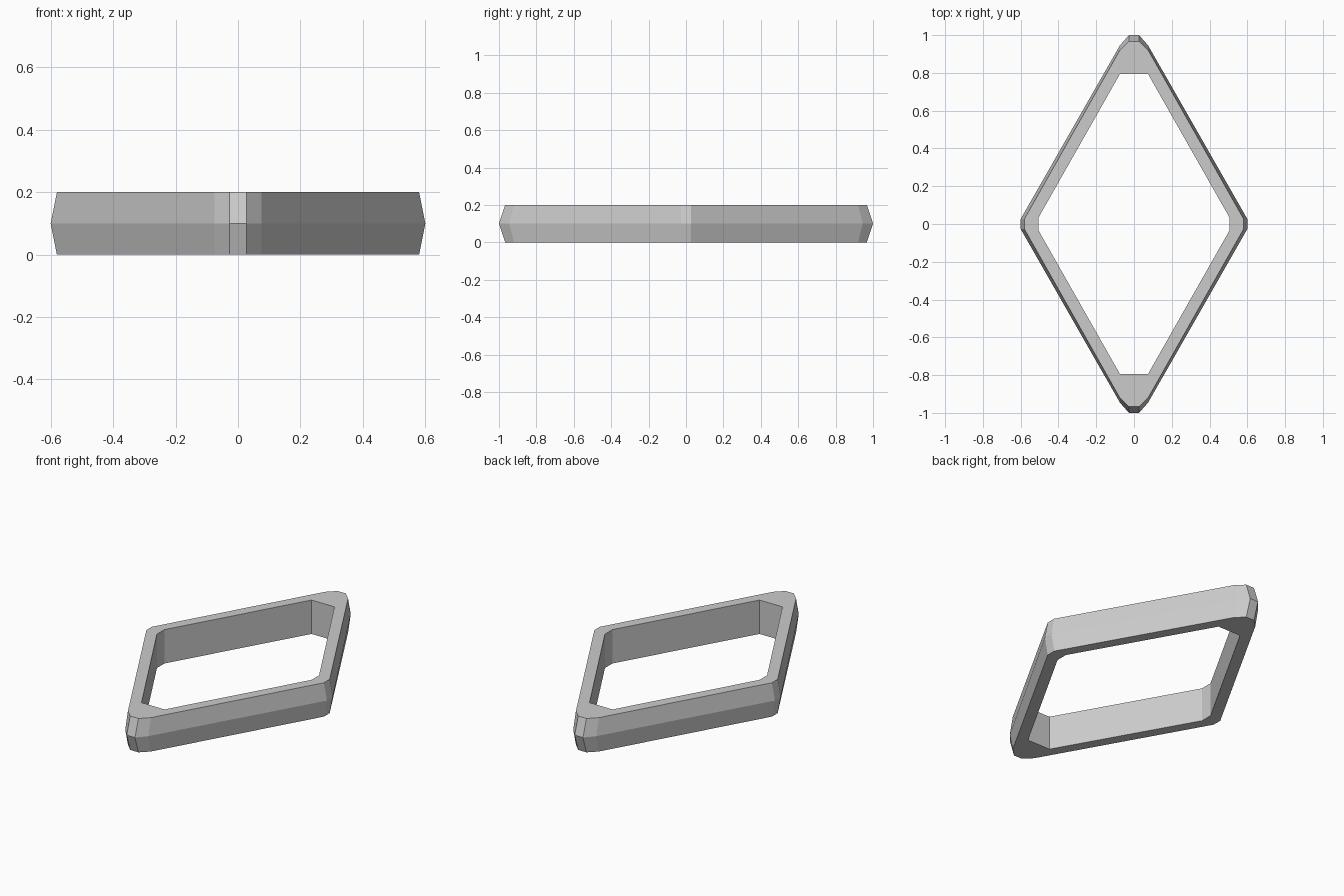
import bpy
import bmesh

if "Cube" in bpy.data.objects:
    bpy.data.objects.remove(bpy.data.objects["Cube"], do_unlink=True)

# Single grey material
grey = bpy.data.materials.new("light_grey")
grey.use_nodes = True
colour = (0.6, 0.6, 0.6, 1.0)
grey.diffuse_color = colour
grey.node_tree.nodes["Principled BSDF"].inputs["Base Color"].default_value = colour


def mirrored_loop(quarter):
    """Mirror a quarter outline, side to tip, into a closed loop."""
    half = quarter + [(-x, y) for x, y in reversed(quarter)]
    return half + [(-x, -y) for x, y in half]


# Quarter outlines: hole, chamfered rim and widest middle
hole = [(0.505, 0.035), (0.075, 0.793), (0.027, 0.793)]
rim = [(0.58, 0.027), (0.075, 0.92), (0.027, 0.967)]
middle = [(0.6, 0.027), (0.075, 0.945), (0.027, 1.0)]
HEIGHT = 0.2

# Cross-section of the frame, walked from the hole around the outside
sections = [(hole, 0), (rim, 0), (middle, HEIGHT / 2), (rim, HEIGHT), (hole, HEIGHT)]

bm = bmesh.new()
rings = [[bm.verts.new((x, y, z)) for x, y in mirrored_loop(q)] for q, z in sections]
for i, ring in enumerate(rings):
    following = rings[(i + 1) % len(rings)]
    for j in range(len(ring)):
        k = (j + 1) % len(ring)
        bm.faces.new((ring[j], ring[k], following[k], following[j]))
bmesh.ops.recalc_face_normals(bm, faces=bm.faces)

# Diamond frame
mesh = bpy.data.meshes.new("diamond_frame")
bm.to_mesh(mesh)
bm.free()
mesh.materials.append(grey)
frame = bpy.data.objects.new("diamond_frame", mesh)
bpy.context.collection.objects.link(frame)
